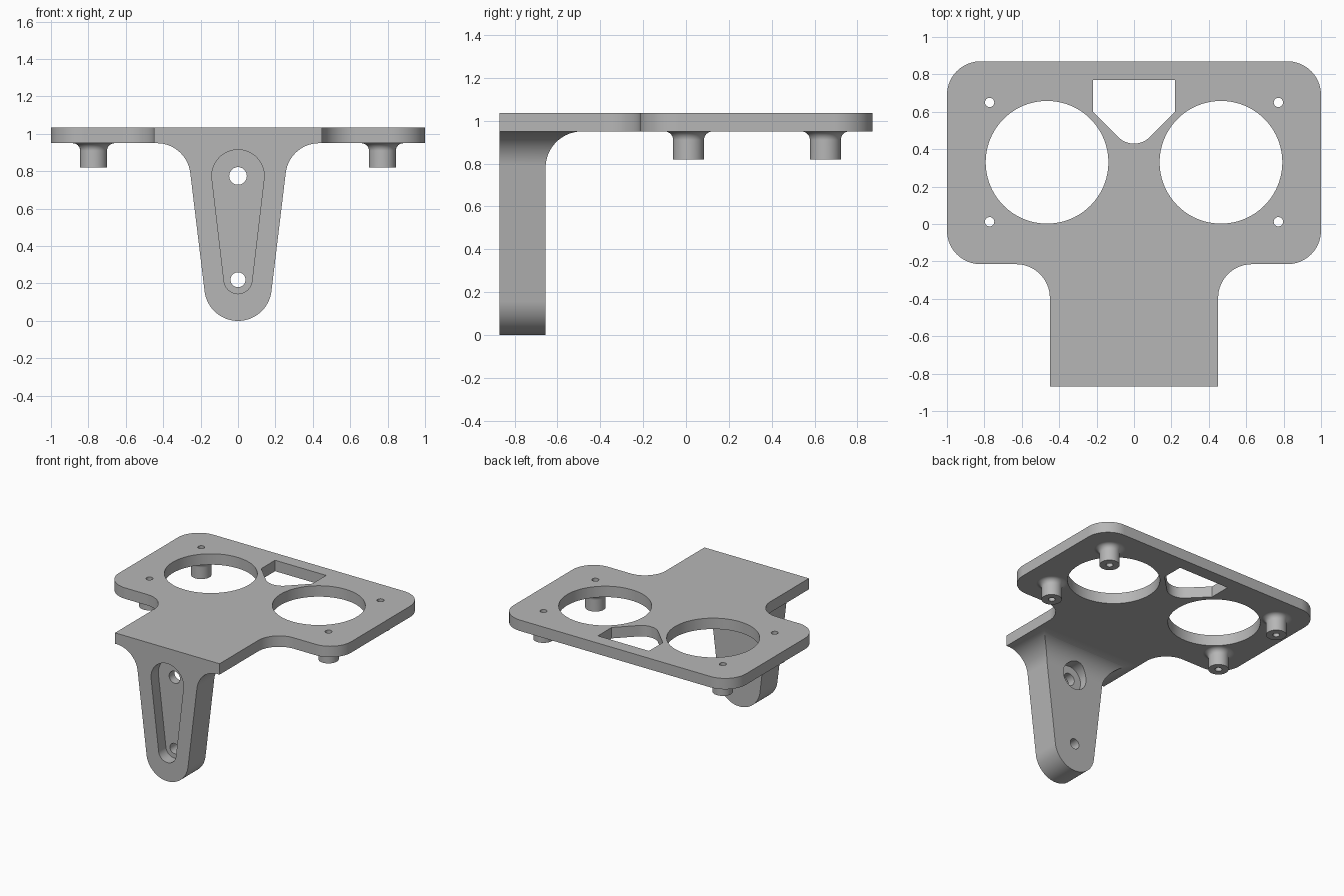
import bpy
import bmesh
from math import sin, cos, pi, radians

default = bpy.data.objects.get("Cube")
if default:
    bpy.data.objects.remove(default, do_unlink=True)

grey = bpy.data.materials.new("plain grey")
grey.use_nodes = True
colour = (0.47, 0.47, 0.47, 1)
grey.diffuse_color = colour
grey.node_tree.nodes["Principled BSDF"].inputs["Base Color"].default_value = colour


def arc(cx, cy, r, start, end, n=16):
    """Points on an arc, angles in degrees."""
    angles = [radians(start + (end - start) * i / n) for i in range(n + 1)]
    return [(cx + r * cos(a), cy + r * sin(a)) for a in angles]


def circle(cx, cy, r, n=64):
    return arc(cx, cy, r, 0, 360, n)[:-1]


def mirrored(half):
    """Close a right-hand half outline with its mirror image."""
    return half + [(-x, y) for x, y in reversed(half) if abs(x) > 1e-5]


def make_object(name, bm):
    bmesh.ops.recalc_face_normals(bm, faces=bm.faces[:])
    mesh = bpy.data.meshes.new(name)
    bm.to_mesh(mesh)
    bm.free()
    mesh.materials.append(grey)
    obj = bpy.data.objects.new(name, mesh)
    bpy.context.collection.objects.link(obj)
    return obj


def prism(name, outline, axis, low, high):
    """Extrude an outline along the named axis."""
    place = {"x": lambda a, b, d: (d, a, b),
             "y": lambda a, b, d: (a, d, b),
             "z": lambda a, b, d: (a, b, d)}[axis]
    bm = bmesh.new()
    ends = [[bm.verts.new(place(a, b, d)) for a, b in outline] for d in (low, high)]
    bm.faces.new(ends[0])
    bm.faces.new(ends[1])
    for i in range(len(outline)):
        j = (i + 1) % len(outline)
        bm.faces.new((ends[0][i], ends[0][j], ends[1][j], ends[1][i]))
    return make_object(name, bm)


def lathe(name, profile, x, y, n=48):
    """Turn a radius and height profile into a capped solid."""
    bm = bmesh.new()
    rings = [[bm.verts.new((x + px, y + py, z)) for px, py in circle(0, 0, r, n)]
             for r, z in profile]
    for a, b in zip(rings, rings[1:]):
        for i in range(n):
            j = (i + 1) % n
            bm.faces.new((a[i], a[j], b[j], b[i]))
    bm.faces.new(rings[0])
    bm.faces.new(rings[-1])
    return make_object(name, bm)


def combine(target, tool, operation):
    mod = target.modifiers.new("combine", "BOOLEAN")
    mod.operation = operation
    mod.solver = "EXACT"
    mod.object = tool
    bpy.context.view_layer.objects.active = target
    bpy.ops.object.modifier_apply(modifier=mod.name)
    bpy.data.objects.remove(tool, do_unlink=True)


TOP, UNDER = 1.035, 0.95
FRONT, LEG_BACK, BACK = -0.87, -0.655, 0.87
POST_X, POST_Y = 0.772, (0.012, 0.65)

# Top plate with rounded corners and a narrower front tab
plate_half = ([(0.45, FRONT)] + arc(0.63, -0.395, 0.18, 180, 90)
              + arc(0.82, -0.035, 0.18, -90, 0) + arc(0.82, 0.69, 0.18, 0, 90))
bracket = prism("bracket", mirrored(plate_half), "z", UNDER, TOP)

# Tapered leg that flares into the plate at the sides and the back
leg_half = (arc(0, 0.18, 0.18, -90, -6.8, 24)
            + arc(0.434, 0.77, 0.18, 173.2, 90, 20) + [(0.434, 1.0)])
leg = prism("leg", mirrored(leg_half), "y", FRONT, -0.4)
side_profile = ([(-1, -0.1), (LEG_BACK, -0.1)]
                + arc(-0.485, 0.78, 0.17, 180, 90, 20) + [(-0.485, 1.1), (-1, 1.1)])
combine(leg, prism("leg_side_shape", side_profile, "x", -1, 1), "INTERSECT")
combine(bracket, leg, "UNION")

# Four standoff posts with flared roots
post_profile = ([(0.072, 0.82)] + arc(0.112, 0.91, 0.04, 180, 90, 8) + [(0.112, 0.98)])
for sx in (-1, 1):
    for y in POST_Y:
        combine(bracket, lathe("post", post_profile, sx * POST_X, y), "UNION")

# Round openings and screw holes
for sx in (-1, 1):
    opening = circle(sx * 0.465, 0.33, 0.328, 96)
    combine(bracket, prism("round_opening", opening, "z", 0.7, 1.2), "DIFFERENCE")
    for y in POST_Y:
        hole = circle(sx * POST_X, y, 0.025, 24)
        combine(bracket, prism("post_hole", hole, "z", 0.7, 1.2), "DIFFERENCE")

# Shield-shaped opening at the back
shield_half = arc(0, 0.55, 0.12, -90, -45, 10) + [(0.22, 0.6), (0.22, 0.77)]
combine(bracket, prism("shield_opening", mirrored(shield_half), "z", 0.7, 1.2), "DIFFERENCE")

# Teardrop recess in the front of the leg
recess_half = arc(0, 0.22, 0.075, -90, -6.7, 16) + arc(0, 0.775, 0.14, -6.7, 90, 24)
combine(bracket, prism("recess", mirrored(recess_half), "y", -1, FRONT + 0.09), "DIFFERENCE")

# Bolt holes through the leg, the upper one counterbored from behind
for name, z, r, low, high in (("upper_bolt_hole", 0.775, 0.047, -1, -0.5),
                              ("lower_bolt_hole", 0.22, 0.04, -1, -0.5),
                              ("counterbore", 0.775, 0.105, LEG_BACK - 0.06, -0.45)):
    combine(bracket, prism(name, circle(0, z, r, 48), "y", low, high), "DIFFERENCE")

# Smooth curved walls, crisp edges
bpy.ops.object.select_all(action="DESELECT")
bracket.select_set(True)
bpy.context.view_layer.objects.active = bracket
bpy.ops.object.shade_smooth_by_angle(angle=radians(30))
weighted = bracket.modifiers.new("weighted normals", "WEIGHTED_NORMAL")
weighted.keep_sharp = True
